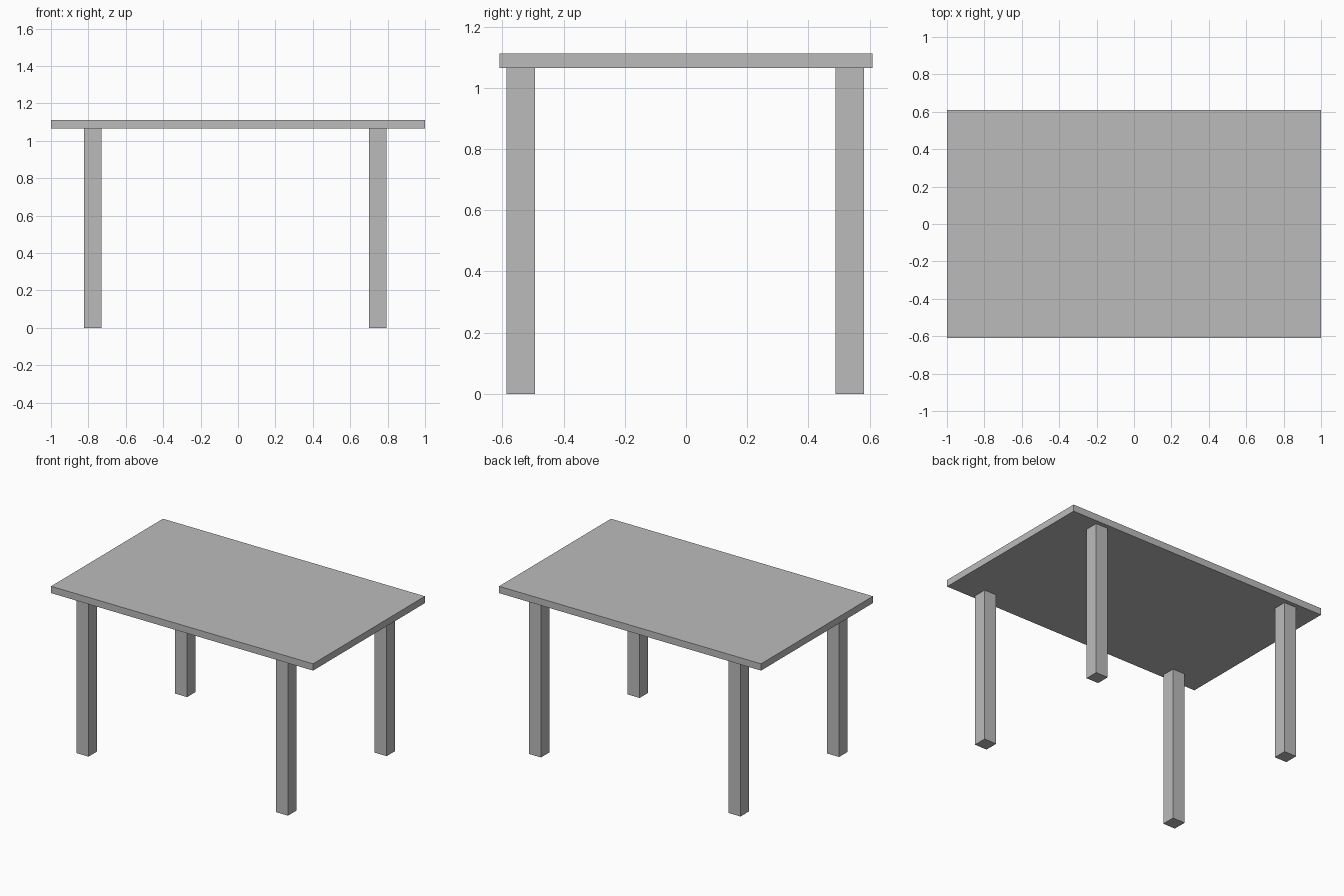
import bpy

cube = bpy.data.objects.get("Cube")
if cube:
    bpy.data.objects.remove(cube, do_unlink=True)

# Single plain grey for the whole table
grey = bpy.data.materials.new("plain_grey")
grey.use_nodes = True
colour = (0.5, 0.5, 0.5, 1)
grey.diffuse_color = colour
grey.node_tree.nodes["Principled BSDF"].inputs["Base Color"].default_value = colour


def box(name, low, high):
    """Add a flat-faced box spanning two opposite corners."""
    centre = [(a + b) / 2 for a, b in zip(low, high)]
    bpy.ops.mesh.primitive_cube_add(size=1, location=centre)
    obj = bpy.context.object
    obj.name = name
    obj.scale = [b - a for a, b in zip(low, high)]
    bpy.ops.object.transform_apply(location=False, rotation=False, scale=True)
    obj.data.materials.append(grey)
    return obj


underside = 1.065
leg_width = 0.093

# Tabletop
box("tabletop", (-1, -0.61, underside), (1, 0.61, 1.112))

# Four square legs, set slightly towards the right and front
for side, x in (("right", -0.823), ("left", 0.7)):
    for end, y in (("front", -0.587), ("back", 0.488)):
        box(f"{end}_{side}_leg", (x, y, 0),
            (x + leg_width, y + leg_width, underside))
